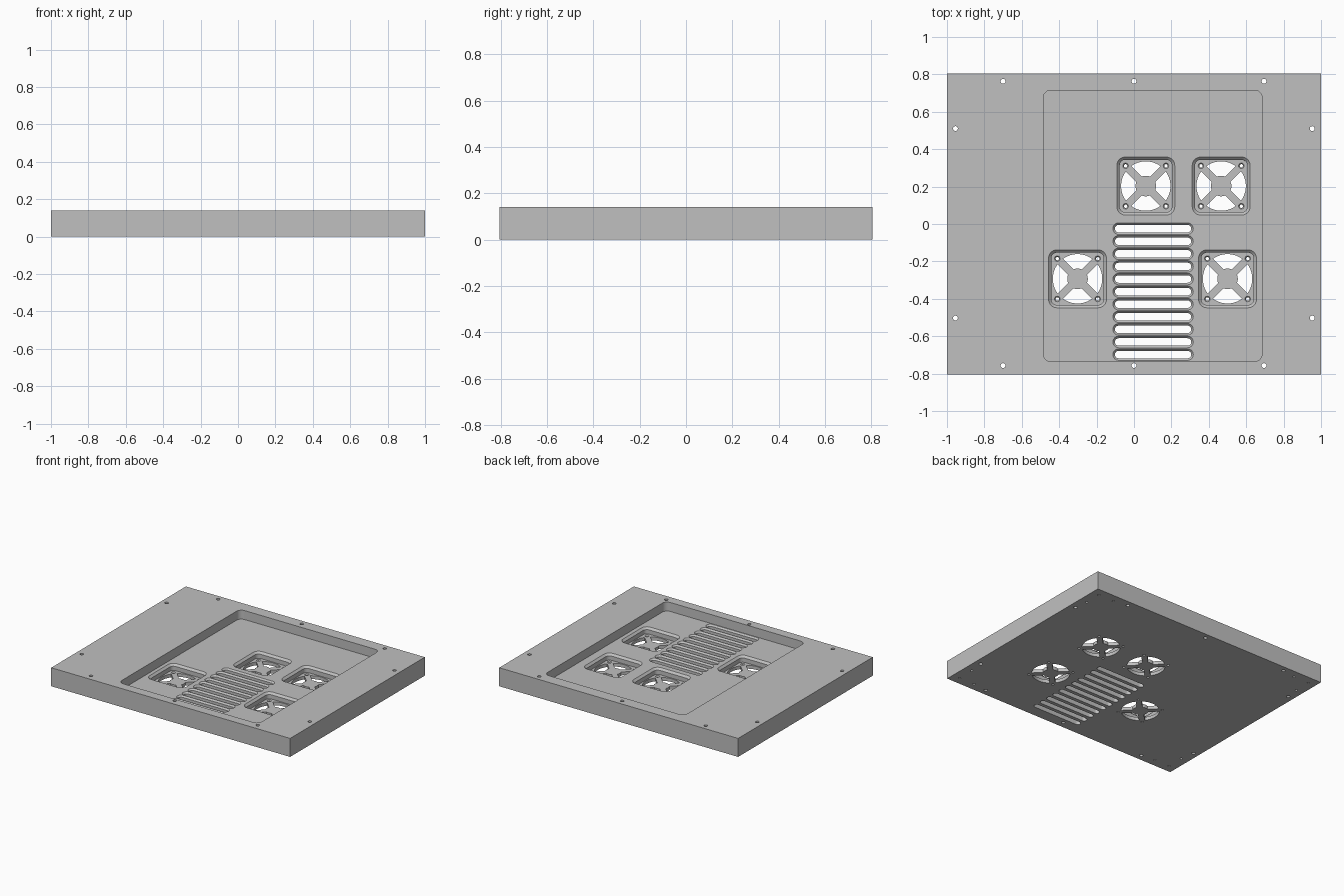
import bpy, bmesh
from math import sin, cos, asin, pi, radians

cube = bpy.data.objects.get("Cube")
if cube:
    bpy.data.objects.remove(cube, do_unlink=True)

TOP, FLOOR, WEB = 0.14, 0.072, 0.025   # rim, recess floor and fan grille heights
UNDER = -0.05


def arc(cx, cy, r, a0, a1, n):
    return [(cx + r * cos(a0 + (a1 - a0) * i / n),
             cy + r * sin(a0 + (a1 - a0) * i / n)) for i in range(n + 1)]


def circle(cx, cy, r, n=20):
    return arc(cx, cy, r, 0, 2 * pi, n)[:-1]


def rounded_rect(cx, cy, w, h, r, n=6):
    pts = []
    for i, (sx, sy) in enumerate([(1, 1), (-1, 1), (-1, -1), (1, -1)]):
        pts += arc(cx + sx * (w / 2 - r), cy + sy * (h / 2 - r), r,
                   i * pi / 2, (i + 1) * pi / 2, n)
    return pts


def fan_sector(cx, cy, mid, outer=0.132, hub=0.055, spoke=0.02):
    a = pi / 4 - asin(spoke / outer)
    b = pi / 4 - asin(spoke / hub)
    return (arc(cx, cy, outer, mid - a, mid + a, 12)
            + arc(cx, cy, hub, mid + b, mid - b, 5))


def loft(bm, *sections):
    """Closed solid through (outline, height) sections, lowest first."""
    rings = [[bm.verts.new((x, y, z)) for x, y in pts] for pts, z in sections]
    bm.faces.new(rings[0][::-1])
    bm.faces.new(rings[-1])
    for low, high in zip(rings, rings[1:]):
        for i in range(len(low)):
            j = (i + 1) % len(low)
            bm.faces.new((low[i], low[j], high[j], high[i]))


def make_object(name, bm):
    bmesh.ops.remove_doubles(bm, verts=bm.verts, dist=1e-5)
    bmesh.ops.recalc_face_normals(bm, faces=bm.faces)
    mesh = bpy.data.meshes.new(name)
    bm.to_mesh(mesh)
    bm.free()
    obj = bpy.data.objects.new(name, mesh)
    bpy.context.collection.objects.link(obj)
    return obj


def carve(target, name, bm):
    cutter = make_object(name, bm)
    cutter.hide_render = True
    mod = target.modifiers.new(name, 'BOOLEAN')
    mod.operation = 'DIFFERENCE'
    mod.solver = 'EXACT'
    mod.object = cutter
    bpy.context.view_layer.objects.active = target
    bpy.ops.object.modifier_apply(modifier=name)
    bpy.data.objects.remove(cutter, do_unlink=True)


# Solid panel
bm = bmesh.new()
block = [(-1, -0.805), (1, -0.805), (1, 0.805), (-1, 0.805)]
loft(bm, (block, 0), (block, TOP))
panel = make_object("vented_panel", bm)

# Recess, mounting holes and blind corner holes in the underside
bm = bmesh.new()
recess = rounded_rect(0.1, -0.01, 1.17, 1.45, 0.04)
loft(bm, (recess, FLOOR), (recess, TOP + 0.1))
mounts = [(x, y) for x in (-0.7, 0, 0.695) for y in (-0.757, 0.763)]
mounts += [(x, y) for x in (-0.955, 0.953) for y in (-0.503, 0.51)]
for x, y in mounts:
    hole = circle(x, y, 0.013)
    loft(bm, (hole, UNDER), (hole, TOP + 0.1))
for sx in (-1, 1):
    for sy in (-1, 1):
        for dx, dy in ((0.06, 0.06), (0.19, 0.06), (0.06, 0.19)):
            hole = circle(sx * (1 - dx), sy * (0.805 - dy), 0.009, 16)
            loft(bm, (hole, UNDER), (hole, 0.08))
carve(panel, "recess_cutter", bm)

# Fan pockets and vent slots with chamfered rims
fans = [(0.063, 0.203), (0.466, 0.203), (-0.302, -0.293), (0.5, -0.293)]
bm = bmesh.new()
for x, y in fans:
    inner = rounded_rect(x, y, 0.28, 0.28, 0.03)
    rim = rounded_rect(x, y, 0.31, 0.31, 0.045)
    loft(bm, (inner, WEB), (inner, FLOOR - 0.015), (rim, FLOOR), (rim, FLOOR + 0.03))
for i in range(11):
    y = -0.025 - i * 0.0673
    inner = rounded_rect(0.102, y, 0.408, 0.04, 0.02)
    rim = rounded_rect(0.102, y, 0.43, 0.062, 0.031)
    loft(bm, (inner, UNDER), (inner, FLOOR - 0.011), (rim, FLOOR), (rim, FLOOR + 0.03))
carve(panel, "vent_cutter", bm)

# Fan grille openings and countersunk fan screw holes
bm = bmesh.new()
for x, y in fans:
    for k in range(4):
        sector = fan_sector(x, y, k * pi / 2)
        loft(bm, (sector, UNDER), (sector, WEB + 0.02))
    for sx in (-1, 1):
        for sy in (-1, 1):
            px, py = x + sx * 0.108, y + sy * 0.108
            small = circle(px, py, 0.009, 16)
            wide = circle(px, py, 0.015, 16)
            loft(bm, (small, UNDER), (small, WEB - 0.007), (wide, WEB), (wide, WEB + 0.02))
carve(panel, "grille_cutter", bm)

# Grey material
grey = bpy.data.materials.new("panel_grey")
grey.use_nodes = True
colour = (0.53, 0.53, 0.53, 1)
grey.diffuse_color = colour
grey.node_tree.nodes["Principled BSDF"].inputs["Base Color"].default_value = colour
panel.data.materials.clear()
panel.data.materials.append(grey)
for poly in panel.data.polygons:
    poly.material_index = 0

# Smooth curved walls, sharp edges kept
bpy.ops.object.select_all(action='DESELECT')
panel.select_set(True)
bpy.context.view_layer.objects.active = panel
bpy.ops.object.shade_smooth_by_angle(angle=radians(30))
